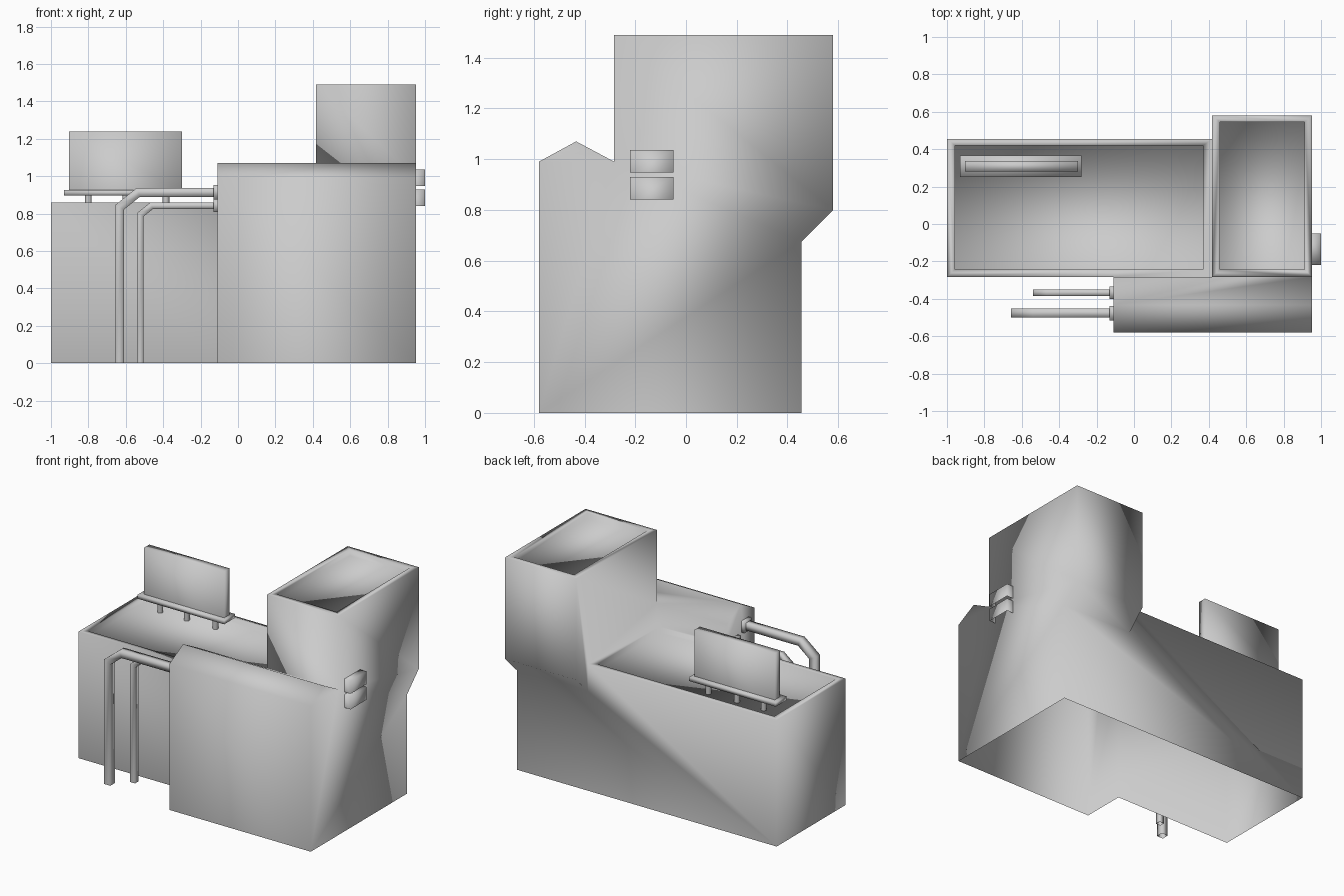
import bpy, bmesh
from math import cos, sin, pi
from mathutils import Vector

cube = bpy.data.objects.get("Cube")
if cube:
    bpy.data.objects.remove(cube)

grey = bpy.data.materials.new("concrete grey")
grey.use_nodes = True
colour = (0.6, 0.6, 0.6, 1)
grey.diffuse_color = colour
grey.node_tree.nodes["Principled BSDF"].inputs["Base Color"].default_value = colour

DOWN, RIGHT, LEFT = Vector((0, 0, -1)), Vector((-1, 0, 0)), Vector((1, 0, 0))


def drop_sides(bm, directions):
    """Leave hidden sides open."""
    bm.normal_update()
    gone = [f for f in bm.faces if any(f.normal.dot(d) > 0.99 for d in directions)]
    bmesh.ops.delete(bm, geom=gone, context="FACES")


def finish(name, bm, open_sides=()):
    bmesh.ops.recalc_face_normals(bm, faces=bm.faces)
    drop_sides(bm, open_sides)
    for f in bm.faces:
        f.smooth = True
    mesh = bpy.data.meshes.new(name)
    bm.to_mesh(mesh)
    bm.free()
    mesh.materials.append(grey)
    obj = bpy.data.objects.new(name, mesh)
    bpy.context.collection.objects.link(obj)
    return obj


def extrude_x(name, profile, x0, x1, open_sides=()):
    """Closed side profile of (y, z) points swept along x."""
    bm = bmesh.new()
    face = bm.faces.new([bm.verts.new((x0, y, z)) for y, z in profile])
    for item in bmesh.ops.extrude_face_region(bm, geom=[face])["geom"]:
        if isinstance(item, bmesh.types.BMVert):
            item.co.x = x1
    return finish(name, bm, open_sides)


def box(name, x0, x1, y0, y1, z0, z1, open_sides=()):
    return extrude_x(name, [(y0, z0), (y1, z0), (y1, z1), (y0, z1)], x0, x1, open_sides)


def loft(name, rings):
    """Open-ended tube through rings of equal size."""
    bm = bmesh.new()
    loops = [[bm.verts.new(p) for p in ring] for ring in rings]
    for r, q in zip(loops, loops[1:]):
        for k in range(len(r)):
            n = (k + 1) % len(r)
            bm.faces.new((r[k], r[n], q[n], q[k]))
    return finish(name, bm)


def square_pipe(name, path, y, half):
    """Mitred square tube along an (x, z) path."""
    pts = [Vector(p) for p in path]
    rings = []
    for i, p in enumerate(pts):
        a = (p - pts[max(i - 1, 0)]).normalized()
        b = (pts[min(i + 1, len(pts) - 1)] - p).normalized()
        t = (a + b).normalized()
        side = Vector((-t.y, t.x))
        ref = b if b.length else a
        side *= half / abs(side.dot(Vector((-ref.y, ref.x))))
        rings.append([(p.x + s * side.x, y + d * half, p.y + s * side.y)
                      for s, d in ((1, 1), (1, -1), (-1, -1), (-1, 1))])
    return loft(name, rings)


def round_post(name, x, y, z0, z1, radius, sides=10):
    ring = [(x + radius * cos(2 * pi * k / sides), y + radius * sin(2 * pi * k / sides))
            for k in range(sides)]
    return loft(name, [[(px, py, z) for px, py in ring] for z in (z0, z1)])


def combine(target, tool, operation):
    mod = target.modifiers.new(operation.lower(), "BOOLEAN")
    mod.operation = operation
    mod.solver = "EXACT"
    mod.object = tool
    bpy.context.view_layer.objects.active = target
    bpy.ops.object.modifier_apply(modifier=mod.name)
    bpy.data.objects.remove(tool)


# Building: long wing, overhanging tower and gabled front hall as one shell
wall, end = -0.283, 0.953
building = box("building", -1, end, wall, 0.455, 0, 0.86)
tower = extrude_x("tower", [(wall, 0), (0.455, 0), (0.455, 0.675), (0.58, 0.80),
                            (0.58, 1.49), (wall, 1.49)], 0.418, end)
hall = extrude_x("hall", [(-0.58, 0), (-0.2, 0), (-0.2, 0.8), (wall, 0.8),
                          (wall, 0.99), (-0.433, 1.07), (-0.58, 0.99)], -0.11, end)
combine(building, tower, "UNION")
combine(building, hall, "UNION")

# Sunken roofs behind low parapets
combine(building, box("wing_recess", -0.957, 0.37, -0.243, 0.42, 0.82, 1.0), "DIFFERENCE")
combine(building, box("tower_recess", 0.46, 0.912, -0.243, 0.545, 1.45, 1.6), "DIFFERENCE")

# Tidy the shell: weld seams, merge coplanar faces, leave the base open
bm = bmesh.new()
bm.from_mesh(building.data)
bmesh.ops.remove_doubles(bm, verts=bm.verts, dist=0.001)
bmesh.ops.dissolve_limit(bm, angle_limit=0.01, verts=bm.verts, edges=bm.edges)
drop_sides(bm, [DOWN])
for f in bm.faces:
    f.smooth = True
bm.to_mesh(building.data)
bm.free()

# Roof sign on short posts
box("sign_panel", -0.903, -0.30, 0.28, 0.337, 0.92, 1.24, [DOWN])
box("sign_base", -0.93, -0.28, 0.252, 0.365, 0.897, 0.925)
for i, x in enumerate((-0.80, -0.60, -0.385)):
    round_post(f"sign_post_{i + 1}", x, 0.308, 0.81, 0.91, 0.018)

# Bent pipes entering the hall through collars
for label, y, half, x, z, bend in (("large", -0.477, 0.024, -0.633, 0.914, 0.1),
                                   ("small", -0.368, 0.018, -0.522, 0.842, 0.06)):
    square_pipe(f"{label}_pipe", [(x, 0), (x, z - bend * 0.8), (x + bend, z), (-0.11, z)], y, half)
    c = half + 0.015
    box(f"{label}_pipe_collar", -0.132, -0.11, y - c, y + c, z - c, z + c, [LEFT])

# Wall units on the left side
for i, z in enumerate((0.842, 0.948)):
    box(f"wall_unit_{i + 1}", end, 1.0, -0.22, -0.05, z, z + 0.088, [RIGHT, DOWN])
